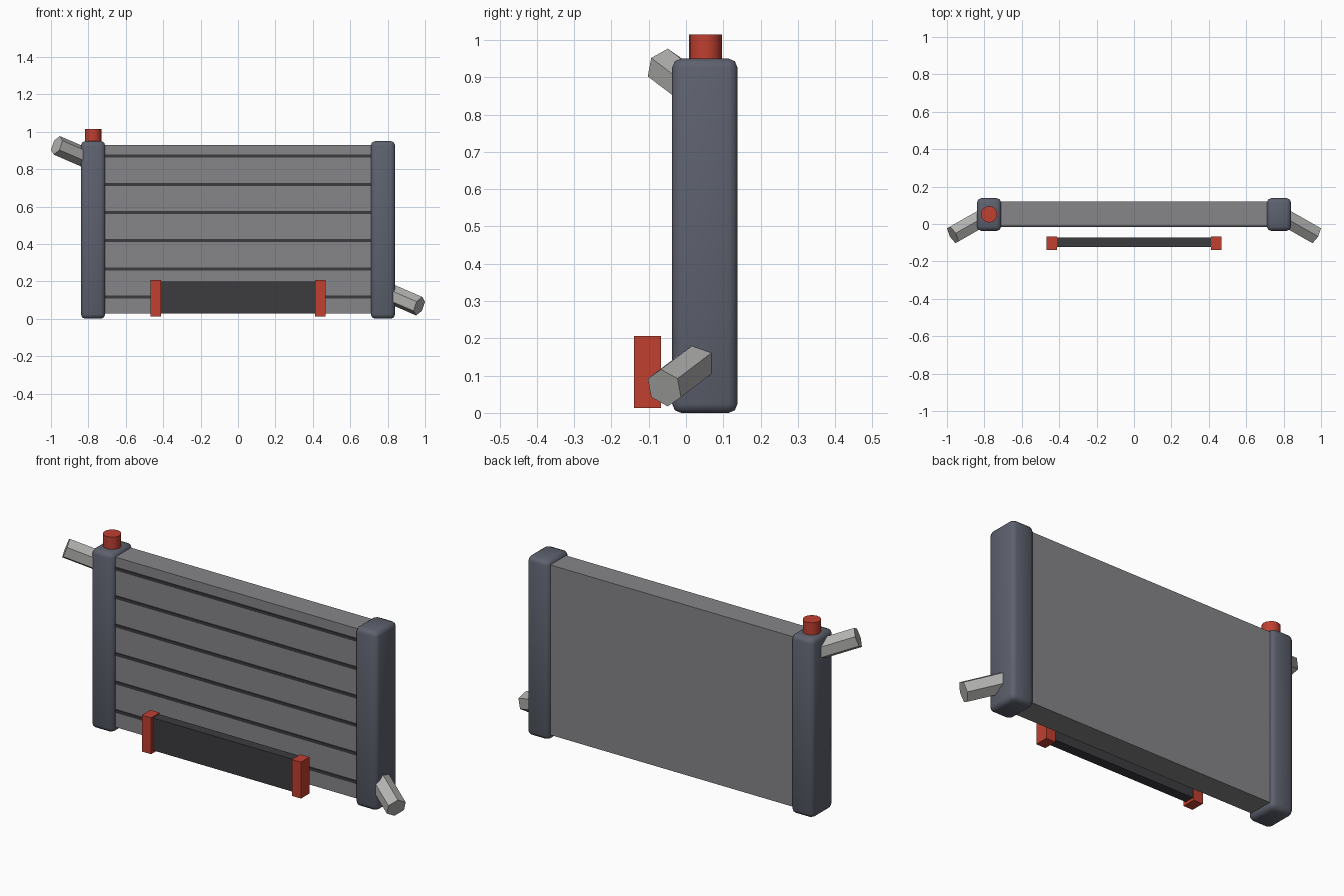
import bpy
from mathutils import Vector

cube = bpy.data.objects.get("Cube")
if cube:
    bpy.data.objects.remove(cube, do_unlink=True)


def material(name, rgb):
    mat = bpy.data.materials.new(name)
    mat.use_nodes = True
    colour = (*rgb, 1.0)
    mat.diffuse_color = colour
    mat.node_tree.nodes["Principled BSDF"].inputs["Base Color"].default_value = colour
    return mat


core_grey = material("core grey", (0.24, 0.24, 0.25))
tank_grey = material("tank blue grey", (0.11, 0.12, 0.155))
fin_dark = material("fin charcoal", (0.045, 0.045, 0.05))
pipe_grey = material("pipe light grey", (0.45, 0.45, 0.44))
red = material("red", (0.53, 0.05, 0.03))


def finish(name, mat):
    obj = bpy.context.object
    obj.name = name
    obj.data.materials.append(mat)
    return obj


def box(name, low, high, mat):
    low, high = Vector(low), Vector(high)
    bpy.ops.mesh.primitive_cube_add(size=1, location=(low + high) / 2)
    bpy.context.object.scale = high - low
    bpy.ops.object.transform_apply(location=False, rotation=False, scale=True)
    return finish(name, mat)


def rod(name, start, end, radius, sides, mat):
    start, end = Vector(start), Vector(end)
    axis = end - start
    bpy.ops.mesh.primitive_cylinder_add(
        vertices=sides, radius=radius, depth=axis.length, location=(start + end) / 2,
        rotation=axis.to_track_quat('Z', 'Y').to_euler())
    return finish(name, mat)


# Core panel with dark strips across its front
box("core", (-0.73, -0.011, 0.028), (0.73, 0.12, 0.93), core_grey)
for i in range(6):
    z = 0.115 + 0.151 * i
    box(f"fin_strip_{i + 1}", (-0.72, -0.016, z - 0.008), (0.72, 0, z + 0.008), fin_dark)

# Side tanks with softened corners, and a hose stub on each
for side, name in ((1, "left"), (-1, "right")):
    x = 0.775 * side
    tank = box(f"{name}_tank", (x - 0.065, -0.037, 0), (x + 0.065, 0.138, 0.95), tank_grey)
    bevel = tank.modifiers.new("soft corners", 'BEVEL')
    bevel.width = 0.024
    bevel.segments = 2
    bpy.ops.object.shade_smooth()

    mid = 0.497
    rod(f"{name}_hose_stub", (0.80 * side, 0.038, mid - 0.357 * side),
        (0.969 * side, -0.058, mid - 0.43 * side), 0.053, 6, pipe_grey)

# Filler cap
rod("filler_cap", (-0.775, 0.052, 0.92), (-0.775, 0.052, 1.015), 0.044, 16, red)
bpy.ops.object.shade_smooth_by_angle()

# Small cooler in front, held between two end blocks
box("cooler", (-0.42, -0.124, 0.028), (0.42, -0.072, 0.2), fin_dark)
for side, name in ((1, "left"), (-1, "right")):
    x = 0.44 * side
    box(f"{name}_cooler_end", (x - 0.027, -0.139, 0.013), (x + 0.027, -0.067, 0.206), red)
